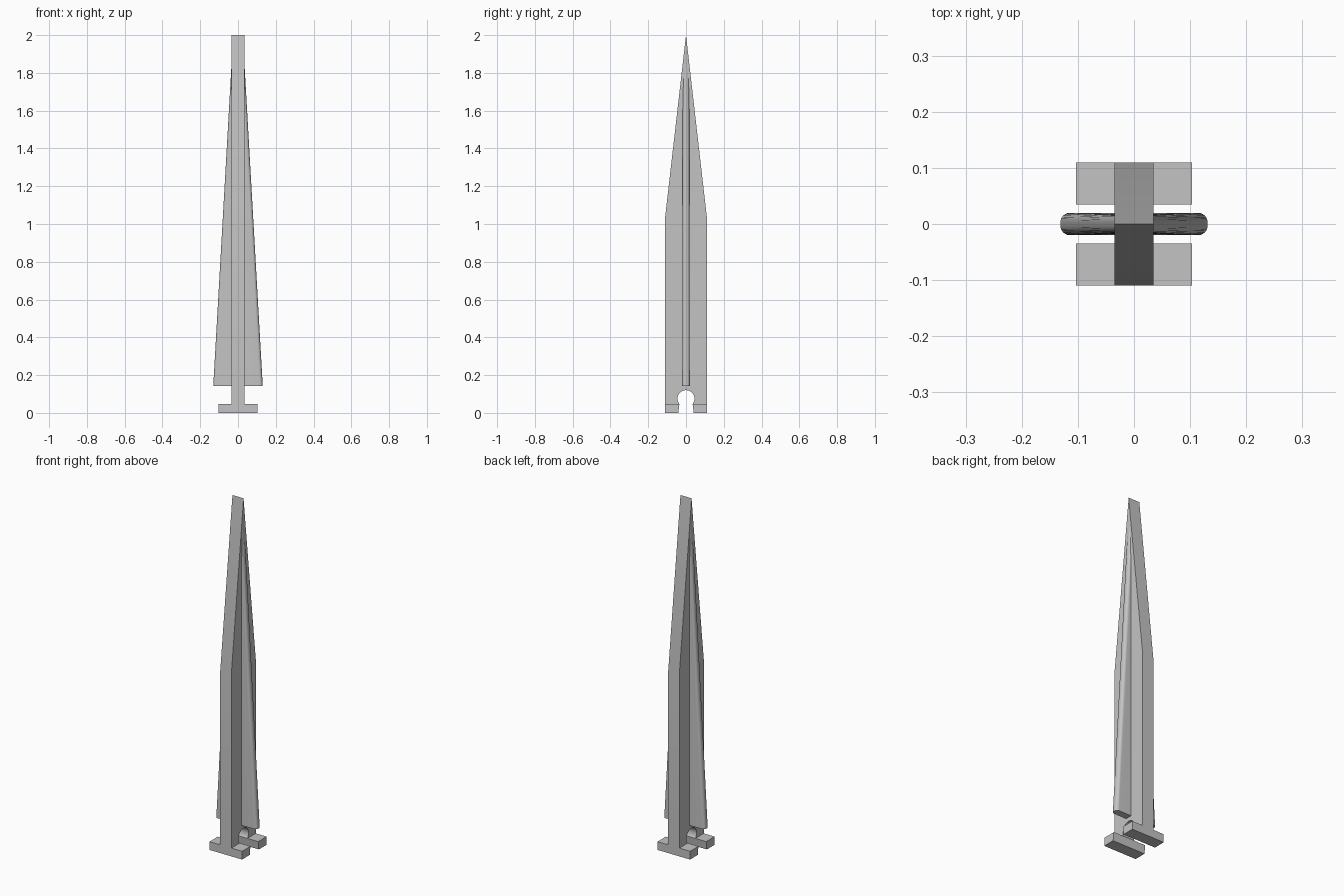
import bpy, bmesh, math

if "Cube" in bpy.data.objects:
    bpy.data.objects.remove(bpy.data.objects["Cube"])

grey = bpy.data.materials.new("plain_grey")
grey.diffuse_color = (0.55, 0.55, 0.55, 1)
grey.use_nodes = True
grey.node_tree.nodes["Principled BSDF"].inputs["Base Color"].default_value = grey.diffuse_color


def finish(name, bm, smooth=False):
    bmesh.ops.recalc_face_normals(bm, faces=bm.faces)
    mesh = bpy.data.meshes.new(name)
    bm.to_mesh(mesh)
    bm.free()
    mesh.materials.append(grey)
    ob = bpy.data.objects.new(name, mesh)
    bpy.context.collection.objects.link(ob)
    if smooth:
        bpy.ops.object.select_all(action='DESELECT')
        ob.select_set(True)
        bpy.context.view_layer.objects.active = ob
        bpy.ops.object.shade_smooth_by_angle(angle=math.radians(35))
    return ob


def loft(name, ring_a, ring_b, smooth=False):
    """Closed solid between two matching outlines."""
    bm = bmesh.new()
    a = [bm.verts.new(p) for p in ring_a]
    b = [bm.verts.new(p) for p in ring_b]
    n = len(a)
    for i in range(n):
        j = (i + 1) % n
        bm.faces.new((a[i], a[j], b[j], b[i]))
    bm.faces.new(a)
    bm.faces.new(b[::-1])
    return finish(name, bm, smooth)


def prism(name, profile, half, smooth=False):
    """Extrude a (y, z) profile across x."""
    return loft(name, [(-half, y, z) for y, z in profile],
                [(half, y, z) for y, z in profile], smooth)


# Blade: pointed slab with a round notch at the bottom
FOOT_Z, GAP, NOTCH_R = 0.047, 0.035, 0.045
notch_z = FOOT_Z + math.sqrt(NOTCH_R**2 - GAP**2)
start = math.atan2(FOOT_Z - notch_z, GAP)
STEPS = 28
notch = []
for i in range(STEPS + 1):
    t = start + (math.pi - 2 * start) * i / STEPS
    notch.append((NOTCH_R * math.cos(t), notch_z + NOTCH_R * math.sin(t)))
outline = [(-0.11, FOOT_Z), (-0.11, 1.04), (0, 2), (0.11, 1.04), (0.11, FOOT_Z)]
prism("blade", outline + notch, 0.035, True)

# Feet: cross bars whose inner faces slope slightly
for name, s in (("front_foot", -1), ("back_foot", 1)):
    prism(name, [(s * 0.11, 0), (s * 0.11, FOOT_Z), (s * GAP, FOOT_Z), (s * 0.041, 0)], 0.103)


# Side fins: one tapering wedge with rounded edges, passing through the blade
def rounded(half_x, half_y, r, z, steps=8):
    ring = []
    for k, (sx, sy) in enumerate(((1, 1), (-1, 1), (-1, -1), (1, -1))):
        for i in range(steps + 1):
            t = (k + i / steps) * math.pi / 2
            ring.append((sx * (half_x - r) + r * math.cos(t),
                         sy * (half_y - r) + r * math.sin(t), z))
    return ring


loft("side_fins", rounded(0.131, 0.02, 0.017, 0.143),
     rounded(0.034, 0.017, 0.0145, 1.85), True)
